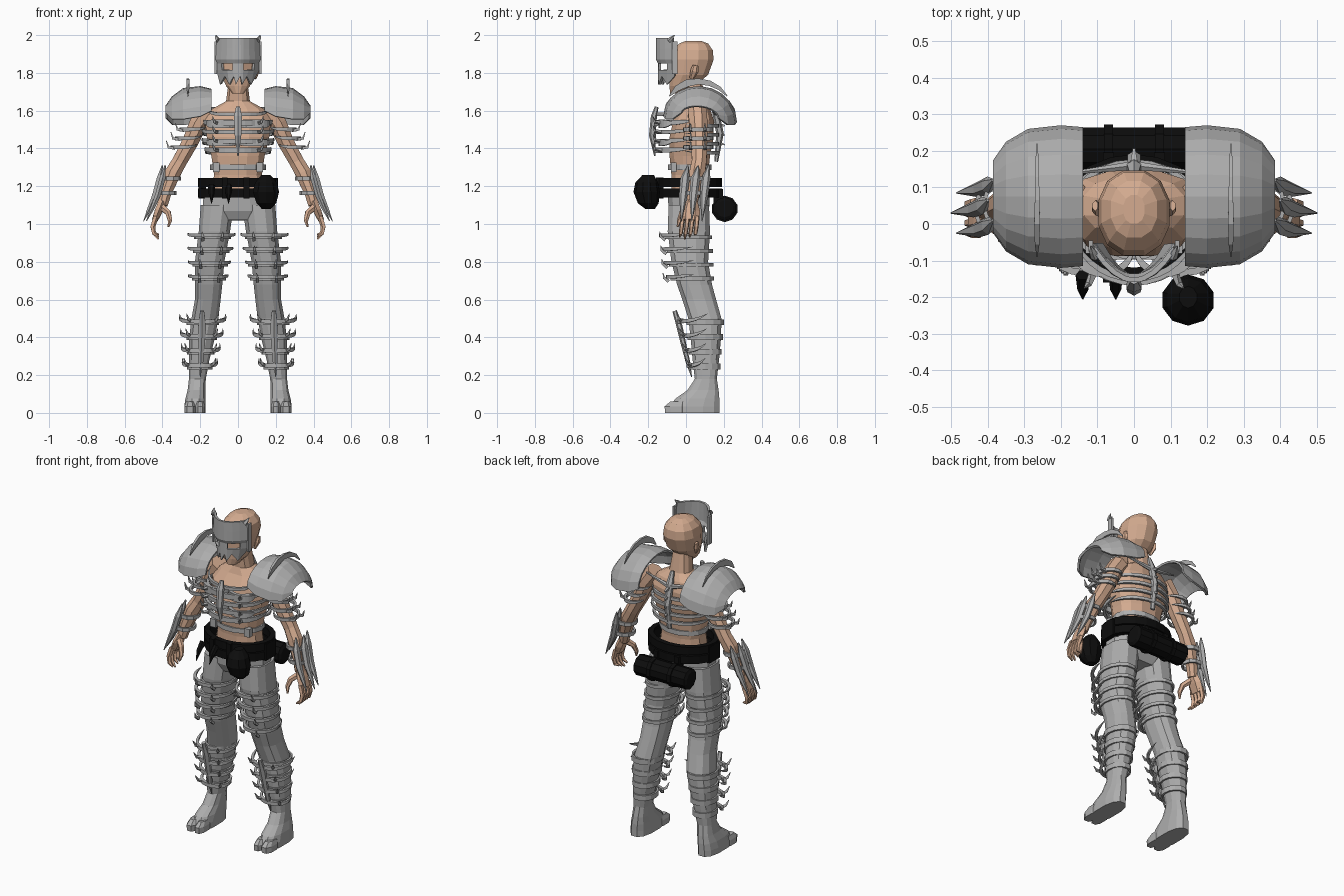
import bpy, bmesh, math
from mathutils import Vector

if "Cube" in bpy.data.objects:
    bpy.data.objects.remove(bpy.data.objects["Cube"], do_unlink=True)


def material(name, color):
    mat = bpy.data.materials.new(name)
    mat.use_nodes = True
    mat.diffuse_color = color
    mat.node_tree.nodes["Principled BSDF"].inputs["Base Color"].default_value = color
    return mat


SKIN = material("skin", (.66, .41, .28, 1))
GREY = material("bone grey", (.42, .42, .42, 1))
BLACK = material("black leather", (.004, .004, .004, 1))


def build(name, rings, mat, mirror=False, closed_ring=True, closed_path=False, caps=True, thick=0):
    """Skin a list of equal point rings into one flat shaded object."""
    bm = bmesh.new()
    rows = [[bm.verts.new(p) for p in ring] for ring in rings]
    count = len(rows[0])
    pairs = list(zip(rows, rows[1:]))
    if closed_path:
        pairs.append((rows[-1], rows[0]))
    for low, high in pairs:
        for i in range(count if closed_ring else count - 1):
            j = (i + 1) % count
            bm.faces.new((low[i], low[j], high[j], high[i]))
    if caps and closed_ring and not closed_path:
        bm.faces.new(rows[0])
        bm.faces.new(rows[-1])
    bmesh.ops.recalc_face_normals(bm, faces=bm.faces)
    return finish(name, bm, mat, mirror, thick)


def finish(name, bm, mat, mirror=False, thick=0):
    mesh = bpy.data.meshes.new(name)
    bm.to_mesh(mesh)
    bm.free()
    mesh.materials.append(mat)
    obj = bpy.data.objects.new(name, mesh)
    bpy.context.collection.objects.link(obj)
    if thick:
        obj.modifiers.new("thickness", "SOLIDIFY").thickness = thick
    if mirror:
        obj.modifiers.new("other side", "MIRROR").use_clip = False
    return obj


def loft(name, sections, mat, mirror=False, sides=12, power=.8):
    """Stack rounded sections given as x, y, z, half width, half depth."""
    def soft(v):
        return math.copysign(abs(v) ** power, v)
    turns = [math.tau * (i + .5) / sides for i in range(sides)]
    rings = [[(x + rx * soft(math.cos(t)), y + ry * soft(math.sin(t)), z) for t in turns]
             for x, y, z, rx, ry in sections]
    return build(name, rings, mat, mirror)


def tube(name, points, widths, mat, mirror=False, sides=6, ref=(0, 1, 0), closed=False):
    """Sweep an oval along points; each width is (across, along ref)."""
    pts = [Vector(p) for p in points]
    rings = []
    for i, p in enumerate(pts):
        if closed:
            tangent = pts[(i + 1) % len(pts)] - pts[i - 1]
        else:
            tangent = pts[min(i + 1, len(pts) - 1)] - pts[max(i - 1, 0)]
        tangent.normalize()
        side = tangent.cross(Vector(ref)).normalized()
        up = side.cross(tangent)
        a, b = widths[i]
        turns = [math.tau * (k + .5) / sides for k in range(sides)]
        rings.append([p + side * a * math.cos(t) + up * b * math.sin(t) for t in turns])
    return build(name, rings, mat, mirror, closed_path=closed)


def band(name, center, rx, ry, mat, thick, tall, start=0, end=360, lift=0, mirror=False, steps=14):
    """Level hoop, or an arc with pointed ends rising by lift; -90 is the front."""
    closed = end - start == 360
    x, y, z = center
    pts, widths = [], []
    for i in range(steps if closed else steps + 1):
        f = i / steps
        t = math.radians(start + (end - start) * f)
        edge = abs(2 * f - 1)
        pts.append((x + rx * math.cos(t), y + ry * math.sin(t), z + lift * edge ** 4))
        size = 1 if closed else max(.06, 1 - edge ** 4)
        widths.append((thick * size, tall * size))
    return tube(name, pts, widths, mat, mirror, sides=4, ref=(0, 0, 1), closed=closed)


def block(name, center, size, mat, mirror=False):
    x, y, z = center
    a, b, c = (s / 2 for s in size)
    rings = [[(x - a, y - b, h), (x + a, y - b, h), (x + a, y + b, h), (x - a, y + b, h)]
             for h in (z - c, z + c)]
    return build(name, rings, mat, mirror)


# Bare torso, head and ears
loft("torso", [(0, .02, 1.14, .15, .1), (0, .02, 1.26, .13, .1), (0, .02, 1.36, .145, .11),
               (0, .03, 1.46, .17, .12), (0, .04, 1.55, .18, .11), (0, .05, 1.61, .14, .08),
               (0, .045, 1.65, .065, .06), (0, .03, 1.76, .05, .055)], SKIN)
loft("head", [(0, -.05, 1.69, .03, .035), (0, -.02, 1.73, .065, .07), (0, .015, 1.79, .09, .105),
              (0, .03, 1.87, .1, .12), (0, .035, 1.92, .092, .11), (0, .04, 1.955, .065, .08),
              (0, .04, 1.97, .03, .04)], SKIN, power=.9)
tube("ear", [(.092, .03, 1.77), (.104, .045, 1.81), (.106, .05, 1.84)],
     [(.006, .012), (.012, .022), (.008, .015)], SKIN, True)

# Arms and hands
arm = [(.16, .06, 1.6), (.21, .065, 1.53), (.255, .07, 1.43), (.31, .07, 1.33),
       (.345, .06, 1.27), (.385, .04, 1.16), (.4, .03, 1.1)]
tube("arm", arm, [(r, r) for r in (.055, .052, .046, .042, .045, .034, .03)], SKIN, True, sides=8)
tube("palm", [(.4, .03, 1.12), (.42, .025, 1.07), (.44, .02, 1.02)],
     [(.022, .032), (.024, .05), (.018, .048)], SKIN, True)
for n in range(4):
    y = -.018 + n * .026
    drop = .012 * abs(n - 1)
    tube("finger", [(.435, y, 1.04), (.452, y - .005, .985), (.445, y - .01, .95), (.42, y - .015, .92 + drop)],
         [(.015, .013), (.014, .012), (.012, .011), (.005, .005)], SKIN, True, sides=5)
tube("thumb", [(.405, .01, 1.09), (.37, -.02, 1.06), (.36, -.035, 1.02), (.368, -.045, .985)],
     [(.02, .02), (.017, .016), (.013, .012), (.005, .005)], SKIN, True)

# Trousers and split-toe feet
loft("trouser_seat", [(0, .015, 1.02, .16, .085), (0, .015, 1.07, .195, .11), (0, .015, 1.17, .185, .115)], GREY)
loft("leg", [(.11, .015, 1.1, .09, .11), (.125, .015, .96, .085, .115), (.15, .02, .8, .08, .1),
             (.155, .045, .68, .074, .095), (.16, .07, .6, .07, .092), (.175, .1, .5, .073, .09),
             (.19, .105, .4, .07, .083), (.205, .105, .28, .055, .072), (.215, .105, .18, .046, .06),
             (.22, .09, .12, .048, .085), (.225, .06, .075, .055, .12), (.228, .045, .035, .058, .135),
             (.228, .045, 0, .058, .135)], GREY, True)
for x, w in ((.2, .028), (.254, .032)):
    loft("toe", [(x, -.055, 0, w, .06), (x, -.055, .035, w, .062), (x, -.04, .06, w * .7, .045)], GREY, True, sides=8)

# Thigh straps with hooked ribs in front
for n in range(4):
    z = .93 - n * .073
    x, y = .135 + n * .006, .015 + n * .006
    band("thigh_strap", (x, y, z), .094 - n * .003, .122 - n * .003, GREY, .007, .014, mirror=True)
    band("thigh_rib", (x + .005, y, z + .01), .125 - n * .007, .148 - n * .006, GREY, .013, .014,
         -185, 5, .012, True)
    for side in (-1, 1):
        tube("thigh_hook", [(x + side * .05, y - .125, z - .015), (x + side * .052, y - .15, z + .005),
                            (x + side * .055, y - .155, z + .03)],
             [(.012, .012), (.009, .009), (.002, .002)], GREY, True, sides=4)

# Shin guards: tapering spine, four curved ribs, calf straps
tube("shin_spine", [(.19, -.06, .54), (.19, -.035, .46), (.193, -.012, .36), (.197, .01, .27), (.2, .03, .19)],
     [(.012, .012), (.024, .016), (.02, .014), (.015, .012), (.002, .002)], GREY, True)
for n in range(4):
    z = .485 - n * .078
    x = .187 + n * .005
    band("shin_rib", (x, .09, z), .122 - n * .01, .13 - n * .017, GREY, .012, .015, -190, 10, .04, True)
    band("calf_strap", (x, .102, z - .005), .08 - n * .006, .097 - n * .007, GREY, .008, .022, mirror=True)
    for side in (-1, 1):
        tube("shin_spike", [(x + side * .055, -.01 + n * .015, z), (x + side * .075, -.035 + n * .015, z + .01),
                            (x + side * .085, -.05 + n * .015, z + .04)],
             [(.013, .013), (.009, .009), (.002, .002)], GREY, True, sides=4)

# Rib cage armour around the chest, with sternum and backbone
for n in range(4):
    z = 1.535 - n * .048
    rx = (.18, .19, .19, .175)[n]
    band("chest_front_rib", (0, .02, z), rx, .18, GREY, .012, (.022, .016, .017, .02)[n], -190, 10, .015, steps=18)
    band("chest_back_rib", (0, .03, z - .015), rx * .98, .14, GREY, .01, .013, -15, 195, .01)
    for side in (-1, 1):
        tube("chest_hook", [(side * .11, -.13, z), (side * .125, -.165, z + .005), (side * .135, -.175, z + .035)],
             [(.013, .013), (.009, .009), (.002, .002)], GREY, sides=4)
for n in range(2):
    band("breast_plate", (.085, -.06, 1.53 - n * .1), .082, .075, GREY, .014, .032 - n * .008, -175, -5, .01, True)
band("collar_bone", (0, .02, 1.58), .175, .17, GREY, .011, .013, -165, -15, .035)
tube("sternum", [(0, -.155, 1.62), (0, -.17, 1.57), (0, -.178, 1.47), (0, -.165, 1.36)],
     [(.012, .01), (.024, .016), (.02, .018), (.004, .004)], GREY)
tube("backbone", [(0, .13, 1.67), (0, .155, 1.6), (0, .18, 1.48), (0, .16, 1.33)],
     [(.012, .01), (.022, .018), (.02, .02), (.016, .01)], GREY)
tube("shoulder_blade_bar", [(-.17, .14, 1.62), (0, .16, 1.585), (.17, .14, 1.62)],
     [(.005, .005), (.014, .016), (.005, .005)], GREY, ref=(0, 0, 1))
for n in range(4):
    tube("backbone_knob", [(0, .165, 1.58 - n * .05), (0, .205, 1.57 - n * .05)],
         [(.014, .014), (.005, .005)], GREY, ref=(0, 0, 1), sides=4)
band("waist_strap", (0, .02, 1.3), .142, .112, GREY, .007, .02)
block("waist_clasp", (.115, -.065, 1.3), (.035, .03, .05), GREY, True)

# Arched shoulder shells, each with a raised fin
stations = [(.14, .19, 1.73, 1.6), (.2, .195, 1.745, 1.57), (.29, .185, 1.735, 1.555),
            (.35, .15, 1.69, 1.555), (.385, .1, 1.64, 1.59)]
turns = [math.pi * i / 10 for i in range(11)]
build("shoulder_shell", [[(x, .075 - h * math.cos(t), low + (top - low) * math.sin(t) - .03 * (t / math.pi))
                          for t in turns] for x, h, top, low in stations],
      GREY, True, closed_ring=False, thick=.012)
tube("shoulder_fin", [(.265, .065 - .19 * math.cos(t), 1.565 + .19 * math.sin(t)) for t in turns[2:9]],
     [(w, w * .4) for w in (.004, .022, .028, .022, .02, .014, .004)], GREY, True, sides=4, ref=(1, 0, 0))

# Upper arm ribs with outward spikes
for n in range(3):
    x, z = .235 + n * .024, 1.5 - n * .047
    band("arm_rib", (x, .065, z), .068, .075, GREY, .01, .014, -165, 165, .015, True)
    for y in (.025, .1):
        tube("arm_spike", [(x + .05, y, z - .005), (x + .085, y, z), (x + .097, y, z + .035)],
             [(.012, .012), (.009, .009), (.002, .002)], GREY, True, sides=4)

# Forearm guards with three long claws and two cuffs
for n, y in enumerate((-.005, .05, .105)):
    out = .015 if n == 1 else 0
    tube("forearm_claw", [(.385 + out, y + .015, 1.31), (.4 + out, y, 1.24), (.425 + out, y - .01, 1.15),
                          (.455 + out, y - .015, 1.08), (.485 + out, y - .02, 1.015)],
         [(.004, .004), (.018, .025), (.017, .022), (.012, .012), (.002, .002)], GREY, True)
for x, y, z in ((.36, .052, 1.24), (.383, .042, 1.165)):
    band("forearm_cuff", (x, y, z), .053, .055, GREY, .008, .015, mirror=True, steps=10)

# Curved face mask with eye holes, a jagged lower edge and small horns
half = (.015, .03, .06, .09, .122)
columns = [-x for x in reversed(half)] + list(half)
levels = [(1.76, .78), (1.815, .94), (1.85, .98), (1.87, 1), (1.93, .98), (1.985, .95)]
bm = bmesh.new()
grid = []
for r, (z, s) in enumerate(levels):
    jag = [(.022 if i % 2 else -.022) if r == 0 else 0 for i in range(len(columns))]
    grid.append([bm.verts.new((x * s, -.15 - .01 * (r >= 3) + 6 * x * x, z + j)) for x, j in zip(columns, jag)])
for r in range(len(levels) - 1):
    for c in range(len(columns) - 1):
        middle = abs(columns[c] + columns[c + 1]) / 2
        if r == 1 and .03 < middle < .09:
            continue
        bm.faces.new((grid[r][c], grid[r][c + 1], grid[r + 1][c + 1], grid[r + 1][c]))
bmesh.ops.recalc_face_normals(bm, faces=bm.faces)
finish("face_mask", bm, GREY, thick=.014)
tube("mask_horn", [(.105, -.09, 1.97), (.113, -.075, 1.985), (.118, -.06, 2)],
     [(.014, .014), (.01, .01), (.002, .002)], GREY, True, sides=5, ref=(1, 0, 0))
block("mask_cheek", (.118, -.06, 1.88), (.012, .03, .17), GREY, True)

# Double belt with clasps, fangs, a round pouch and a bedroll
for z in (1.165, 1.22):
    band("belt", (0, .02, z), .195, .155, BLACK, .022, .034, steps=20)
for x in (-.07, .045):
    block("belt_clasp", (x, -.14, 1.19), (.03, .04, .11), BLACK)
block("side_pouch", (.19, .02, 1.185), (.04, .1, .1), BLACK, True)
for x in (-.14, -.05):
    tube("belt_fang", [(x, -.14, 1.2), (x, -.18, 1.16), (x, -.205, 1.11)],
         [(.02, .02), (.015, .015), (.002, .002)], BLACK, ref=(1, 0, 0))
loft("round_pouch", [(.15, -.19, 1.08, .025, .025), (.15, -.2, 1.11, .055, .055), (.148, -.208, 1.17, .073, .07),
                     (.148, -.208, 1.22, .06, .06), (.148, -.2, 1.26, .025, .03)], BLACK, sides=10, power=1)
roll = (.205, 1.08)
tube("bedroll", [(x, *roll) for x in (-.18, -.17, .17, .18)],
     [(r, r) for r in (.045, .062, .062, .045)], BLACK, sides=10, ref=(0, 0, 1))
for x in (-.07, .07):
    tube("bedroll_strap", [(x - .012, *roll), (x + .012, *roll)], [(.07, .07)] * 2, BLACK, sides=10, ref=(0, 0, 1))
    block("bedroll_loop", (x, .17, 1.15), (.03, .05, .07), BLACK)
